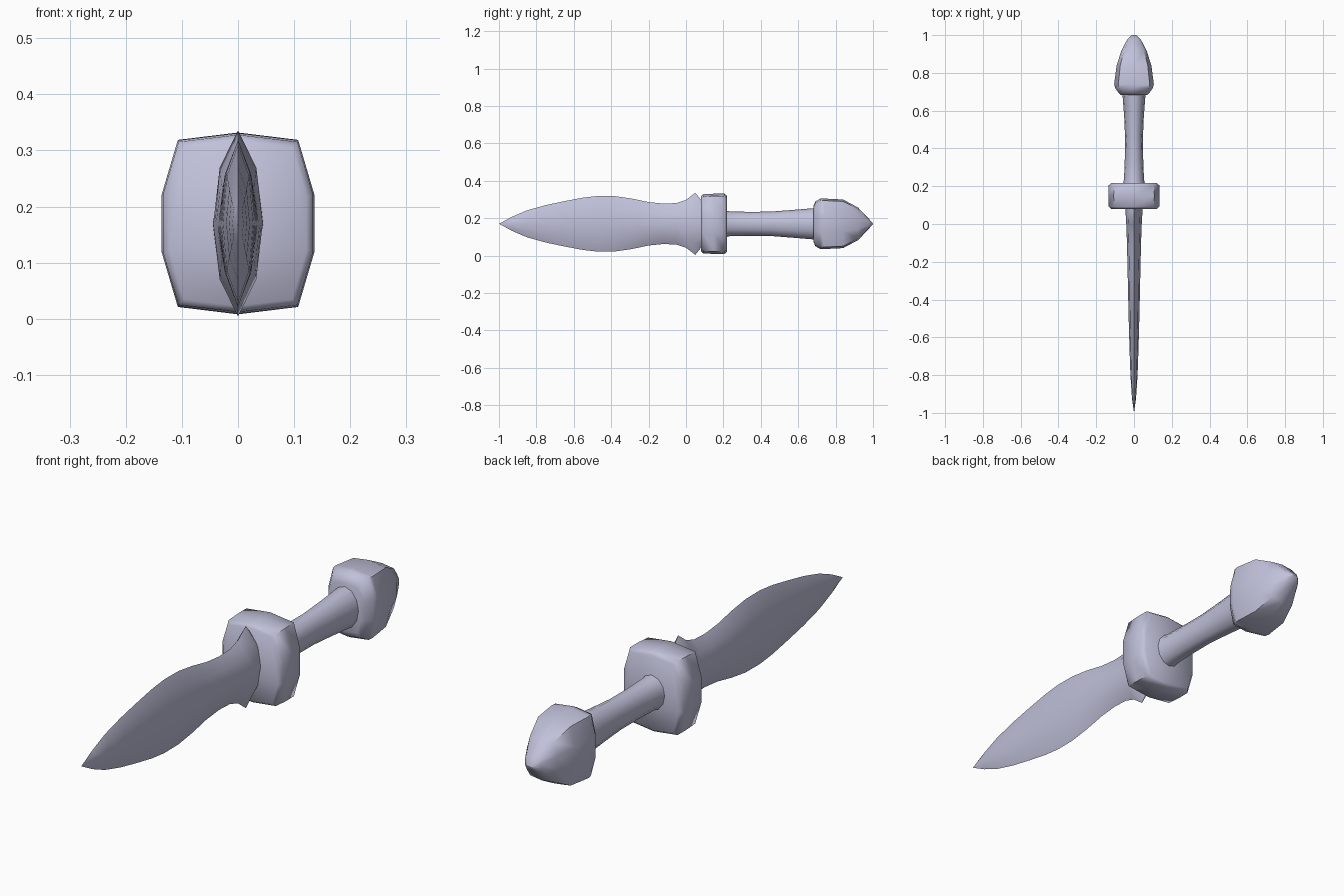
import bpy, bmesh, math

if "Cube" in bpy.data.objects:
    bpy.data.objects.remove(bpy.data.objects["Cube"])

ZC = 0.17  # height of the dagger's axis

steel = bpy.data.materials.new("pale_lavender_grey")
steel.diffuse_color = (0.53, 0.53, 0.70, 1)
steel.use_nodes = True
steel.node_tree.nodes["Principled BSDF"].inputs["Base Color"].default_value = steel.diffuse_color


def mirrored(quarter):
    """Closed section from points running top (0,1) to the +x side."""
    right = quarter + [(x, -z) for x, z in reversed(quarter) if z > 0]
    return right + [(-x, z) for x, z in reversed(right) if x > 0]


def loft(name, section, rings, angle):
    """Skin a unit section along y; rings are (y, half width, half height)."""
    bm = bmesh.new()
    loops = [[bm.verts.new((x * w, y, ZC + z * h)) for x, z in section]
             for y, w, h in rings]
    n = len(section)
    for a, b in zip(loops, loops[1:]):
        for i in range(n):
            j = (i + 1) % n
            bm.faces.new((a[i], a[j], b[j], b[i]))
    bm.faces.new(loops[0])
    bm.faces.new(loops[-1])
    bmesh.ops.remove_doubles(bm, verts=bm.verts, dist=0.0003)
    bmesh.ops.recalc_face_normals(bm, faces=bm.faces)
    mesh = bpy.data.meshes.new(name)
    bm.to_mesh(mesh)
    bm.free()
    mesh.materials.append(steel)
    ob = bpy.data.objects.new(name, mesh)
    bpy.context.collection.objects.link(ob)
    bpy.ops.object.select_all(action='DESELECT')
    ob.select_set(True)
    bpy.context.view_layer.objects.active = ob
    bpy.ops.object.shade_smooth_by_angle(angle=math.radians(angle))
    return ob


lens = mirrored([(0, 1), (0.74, 0.6), (1, 0)])
block = mirrored([(0, 1), (0.79, 0.92), (1, 0.32)])
grip = mirrored([(math.sin(math.radians(a)), math.cos(math.radians(a)))
                 for a in (0, 30, 60)] + [(1, 0)])

# Leaf-shaped blade with flared spurs at the base
loft("blade", lens, [
    (-1.0, 0, 0), (-0.93, 0.010, 0.038), (-0.85, 0.016, 0.072),
    (-0.75, 0.021, 0.100), (-0.65, 0.024, 0.121), (-0.55, 0.027, 0.140),
    (-0.47, 0.029, 0.149), (-0.38, 0.031, 0.148), (-0.29, 0.033, 0.135),
    (-0.20, 0.035, 0.116), (-0.12, 0.037, 0.108), (-0.05, 0.039, 0.111),
    (0.0, 0.041, 0.128), (0.05, 0.044, 0.166), (0.09, 0.045, 0.115)], 50)

# Chunky guard with softened rims
loft("guard", block, [
    (0.080, 0.122, 0.147), (0.092, 0.134, 0.158), (0.15, 0.136, 0.161),
    (0.205, 0.134, 0.162), (0.218, 0.120, 0.150)], 60)

# Grip, widening towards both ends
loft("handle", grip, [
    (0.20, 0.062, 0.074), (0.235, 0.053, 0.066), (0.34, 0.049, 0.064),
    (0.45, 0.047, 0.065), (0.57, 0.052, 0.074), (0.70, 0.062, 0.085)], 50)

# Pommel tapering to a short horizontal edge
loft("pommel", block, [
    (0.682, 0.070, 0.098), (0.692, 0.080, 0.120), (0.72, 0.100, 0.136),
    (0.74, 0.105, 0.135), (0.84, 0.092, 0.130), (0.92, 0.066, 0.087),
    (0.975, 0.037, 0.030), (1.0, 0.012, 0.001)], 60)
